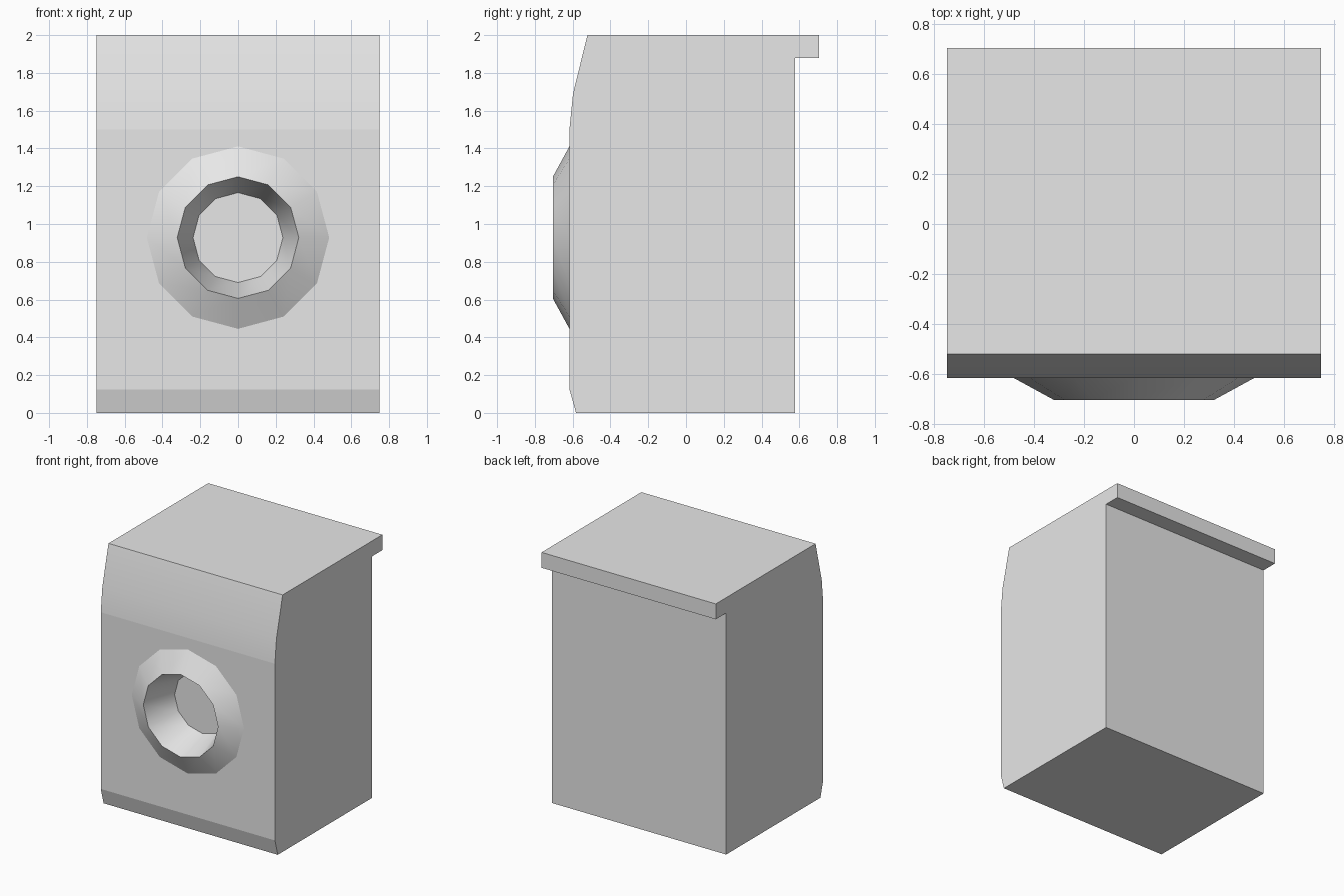
import bpy
import bmesh
from math import sin, cos, tau

if "Cube" in bpy.data.objects:
    bpy.data.objects.remove(bpy.data.objects["Cube"], do_unlink=True)

GREY = (0.8, 0.8, 0.8, 1.0)
grey = bpy.data.materials.new("light_grey")
grey.use_nodes = True
grey.diffuse_color = GREY
grey.node_tree.nodes["Principled BSDF"].inputs["Base Color"].default_value = GREY

HALF_WIDTH = 0.75
FRONT = -0.617
SIDES = 12
DOOR_Z = 0.928


def finish(bm, name):
    mesh = bpy.data.meshes.new(name)
    bm.to_mesh(mesh)
    bm.free()
    mesh.materials.append(grey)
    obj = bpy.data.objects.new(name, mesh)
    bpy.context.collection.objects.link(obj)
    return obj


def circle(bm, radius, y):
    return [bm.verts.new((radius * cos(tau * i / SIDES), y, DOOR_Z + radius * sin(tau * i / SIDES)))
            for i in range(SIDES)]


def loop_edges(bm, verts):
    return [bm.edges.new((v, verts[i - 1])) for i, v in enumerate(verts)]


# Cabinet: side profile stretched across the width, with a curved upper front and a rear lip
profile = [(0.577, 0), (0.577, 1.88), (0.705, 1.88), (0.705, 2), (-0.522, 2),
           (-0.598, 1.69), (FRONT, 1.5), (FRONT, 0.125), (-0.582, 0)]
bm = bmesh.new()
left = [bm.verts.new((HALF_WIDTH, y, z)) for y, z in profile]
right = [bm.verts.new((-HALF_WIDTH, y, z)) for y, z in profile]
bm.faces.new(left)
bm.faces.new(right)
for i in range(len(profile)):
    j = (i + 1) % len(profile)
    if profile[i][0] == profile[j][0] == FRONT:
        # Front panel with a round opening
        border = [bm.edges.get(pair) or bm.edges.new(pair) for pair in
                  ((left[i], left[j]), (left[j], right[j]), (right[j], right[i]), (right[i], left[i]))]
        opening = loop_edges(bm, circle(bm, 0.483, FRONT))
        bmesh.ops.triangle_fill(bm, edges=border + opening, use_beauty=True, normal=(0, -1, 0))
    else:
        bm.faces.new((left[i], left[j], right[j], right[i]))
bmesh.ops.recalc_face_normals(bm, faces=bm.faces)

# Only the bend inside the curved upper front is shaded smooth
for face in bm.faces:
    face.smooth = abs(face.normal.x) < 0.1 and face.normal.y < -0.9 and face.calc_center_median().z > 1.5
for edge in bm.edges:
    edge.smooth = all(face.smooth for face in edge.link_faces)
finish(bm, "cabinet")

# Door: sloping ring, tapered recess wall and flat recess floor
bm = bmesh.new()
rings = [circle(bm, r, y) for r, y in ((0.483, FRONT), (0.322, -0.705), (0.238, -0.44))]
for outer, inner in zip(rings, rings[1:]):
    for i in range(SIDES):
        bm.faces.new((outer[i - 1], outer[i], inner[i], inner[i - 1])).smooth = True
floor = bm.faces.new(rings[-1])
for ring in rings:
    for i in range(SIDES):
        bm.edges.get((ring[i - 1], ring[i])).smooth = False
bmesh.ops.recalc_face_normals(bm, faces=bm.faces)
floor.normal_update()
if floor.normal.y > 0:
    bmesh.ops.reverse_faces(bm, faces=bm.faces)
finish(bm, "door_ring")
